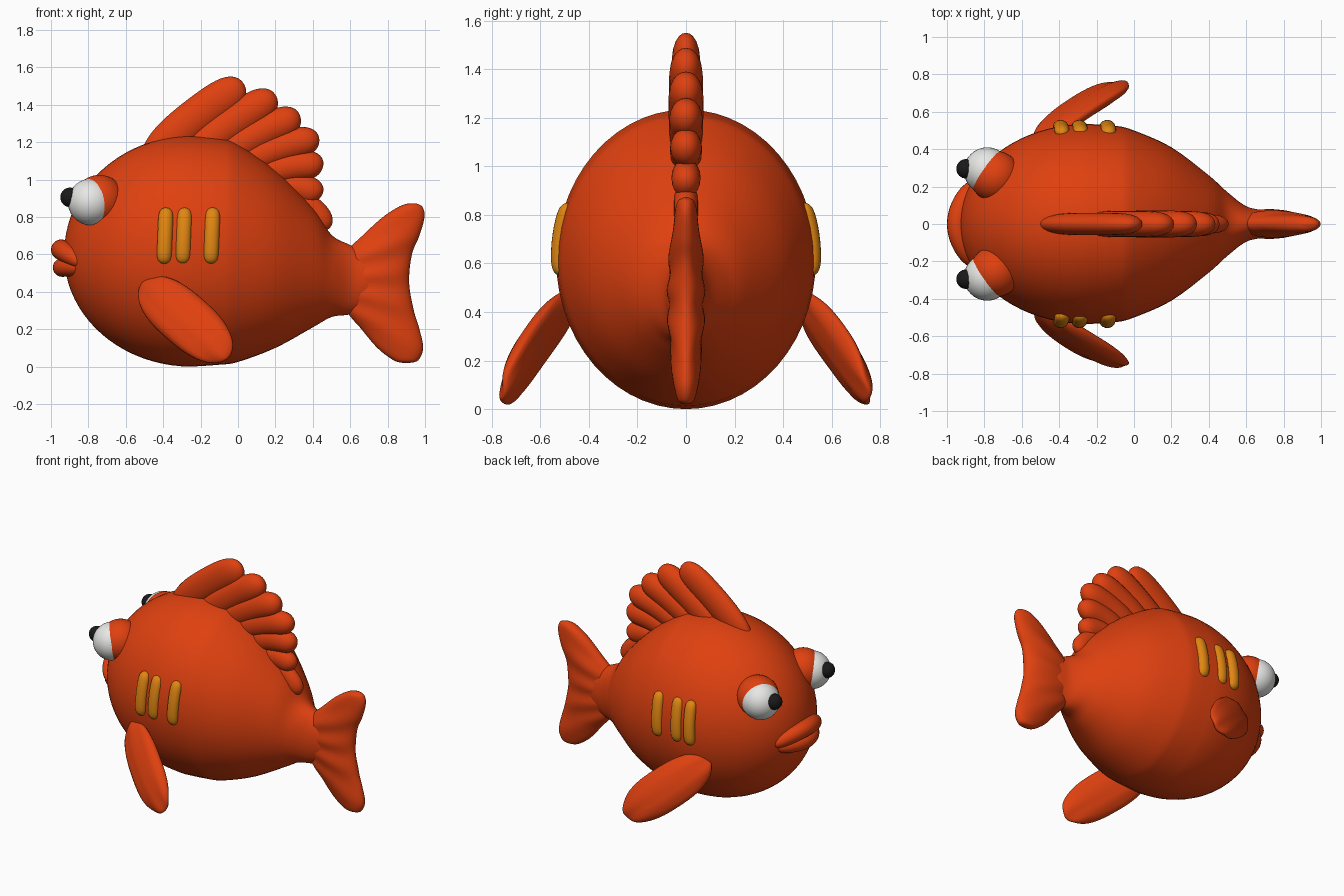
import bpy, bmesh, math
from mathutils import Vector as V

if "Cube" in bpy.data.objects:
    bpy.data.objects.remove(bpy.data.objects["Cube"])


def material(name, rgb):
    m = bpy.data.materials.new(name)
    m.use_nodes = True
    m.diffuse_color = (*rgb, 1)
    m.node_tree.nodes["Principled BSDF"].inputs["Base Color"].default_value = (*rgb, 1)
    return m


ORANGE = material("orange_skin", (0.74, 0.052, 0.005))
YELLOW = material("yellow_stripe", (0.75, 0.24, 0.006))
WHITE = material("eye_white", (0.8, 0.8, 0.78))
BLACK = material("pupil_black", (0.01, 0.01, 0.01))


def finish(name, bm, mat):
    bmesh.ops.recalc_face_normals(bm, faces=bm.faces)
    for f in bm.faces:
        f.smooth = True
    me = bpy.data.meshes.new(name)
    bm.to_mesh(me)
    bm.free()
    me.materials.append(mat)
    ob = bpy.data.objects.new(name, me)
    bpy.context.collection.objects.link(ob)
    return ob


def loft(name, mat, stations, segs=32):
    """Skin elliptical rings given as (centre, half axis, other half axis)."""
    bm = bmesh.new()
    rings = []
    for c, a, b in stations:
        rings.append([bm.verts.new(c + a * math.cos(k * math.tau / segs) + b * math.sin(k * math.tau / segs))
                      for k in range(segs)])
    for r, q in zip(rings, rings[1:]):
        for k in range(segs):
            n = (k + 1) % segs
            bm.faces.new((r[k], r[n], q[n], q[k]))
    bm.faces.new(rings[0])
    bm.faces.new(rings[-1])
    return finish(name, bm, mat)


def lobe(name, mat, p0, p1, p2, wide, thick, side, power=4, steps=28):
    """Round-ended flattened lobe that bends through three points."""
    p0, p1, p2, side = V(p0), V(p1), V(p2), V(side).normalized()
    c = 2 * p1 - (p0 + p2) / 2
    out = []
    for i in range(steps + 1):
        t = 0.5 - 0.4999 * math.cos(math.pi * i / steps)
        pos = p0 * (1 - t) ** 2 + c * 2 * t * (1 - t) + p2 * t * t
        tan = (c - p0) * (1 - t) + (p2 - c) * t
        f = math.sqrt(1 - abs(2 * t - 1) ** power)
        out.append((pos, side.cross(tan).normalized() * wide * f, side * thick * f))
    return loft(name, mat, out, 20)


def ball(name, mat, pos, r):
    bm = bmesh.new()
    bmesh.ops.create_uvsphere(bm, u_segments=32, v_segments=20, radius=r)
    bmesh.ops.translate(bm, verts=bm.verts, vec=pos)
    return finish(name, bm, mat)


def spline(rows, steps=6):
    """Catmull-Rom interpolation of rows of numbers."""
    pad = [rows[0]] + rows + [rows[-1]]
    out = []
    for a, b, c, d in zip(pad, pad[1:], pad[2:], pad[3:]):
        for i in range(steps):
            t = i / steps
            out.append([0.5 * (2 * q + (r - p) * t + (2 * p - 5 * q + 4 * r - s) * t * t
                               + (3 * q - p - 3 * r + s) * t ** 3)
                        for p, q, r, s in zip(a, b, c, d)])
    return out + [rows[-1]]


# Body: rounded front half, then a taper to the tail root (x, centre z, half height, half width)
rows = []
for i in range(20):
    u = math.radians(1 + i * 4.45)
    rows.append((-0.25 - 0.68 * math.cos(u), 0.6 + 0.017 * math.sin(u),
                 0.617 * math.sin(u), 0.535 * math.sin(u)))
rows += spline([(-0.25, 0.617, 0.617, 0.535), (-0.1, 0.615, 0.605, 0.525), (0, 0.607, 0.582, 0.5),
                (0.2, 0.575, 0.475, 0.41), (0.4, 0.53, 0.32, 0.26), (0.5, 0.485, 0.22, 0.17),
                (0.6, 0.465, 0.185, 0.095), (0.7, 0.46, 0.14, 0.07), (0.8, 0.46, 0.05, 0.03)])
loft("body", ORANGE, [(V((x, 0, z)), V((0, 0, h)), V((0, w, 0))) for x, z, h, w in rows], 56)

# Tail fin: stacked sections (z, leading x, trailing x, half thickness)
rows = spline([(0.02, 0.88, 0.92, 0.008), (0.035, 0.83, 0.965, 0.035), (0.1, 0.745, 0.99, 0.05),
               (0.2, 0.66, 0.97, 0.06), (0.3, 0.58, 0.94, 0.07), (0.45, 0.53, 0.915, 0.075),
               (0.6, 0.57, 0.93, 0.07), (0.7, 0.665, 0.97, 0.06), (0.8, 0.775, 0.997, 0.05),
               (0.855, 0.86, 0.985, 0.035), (0.873, 0.91, 0.95, 0.008)], 8)
tail = loft("tail_fin", ORANGE, [(V(((a + b) / 2, 0, z)), V(((b - a) / 2, 0, 0)), V((0, t, 0)))
                                 for z, a, b, t in rows], 36)
# Fine ridges fanning out from the tail root
for v in tail.data.vertices:
    v.co.y *= 1 + 0.07 * math.sin(22 * math.atan2(v.co.z - 0.46, v.co.x - 0.3))

# Dorsal fin: overlapping lobes (base, middle, tip, half width, half thickness)
LOBES = [((-0.5, 1.1), (-0.2, 1.355), (0.035, 1.505), 0.1, 0.06),
         ((-0.3, 1.1), (-0.02, 1.31), (0.205, 1.445), 0.095, 0.07),
         ((-0.15, 1.08), (0.12, 1.25), (0.335, 1.33), 0.09, 0.072),
         ((-0.03, 1.05), (0.22, 1.17), (0.435, 1.21), 0.085, 0.07),
         ((0.08, 1.0), (0.28, 1.07), (0.455, 1.07), 0.08, 0.066),
         ((0.18, 0.93), (0.32, 0.955), (0.445, 0.91), 0.075, 0.06),
         ((0.28, 0.88), (0.39, 0.84), (0.475, 0.73), 0.07, 0.05)]
for i, (a, b, c, w, t) in enumerate(LOBES):
    lobe(f"dorsal_lobe_{i + 1}", ORANGE, *[(x, 0, z) for x, z in (a, b, c)], w, t, (0, 1, 0))

# Lips
lobe("upper_lip", ORANGE, (-0.83, -0.22, 0.56), (-0.945, 0, 0.625), (-0.83, 0.22, 0.56),
     0.055, 0.055, (0, 0, 1), 8)
lobe("lower_lip", ORANGE, (-0.83, -0.2, 0.535), (-0.94, 0, 0.53), (-0.83, 0.2, 0.535),
     0.05, 0.05, (0, 0, 1), 8)

# Parts on both flanks
for s, tag in ((-1, "near"), (1, "far")):
    ball(f"eye_{tag}", WHITE, (-0.785, s * 0.285, 0.88), 0.125)
    ball(f"eyelid_{tag}", ORANGE, (-0.741, s * 0.254, 0.888), 0.137)
    ball(f"pupil_{tag}", BLACK, (-0.898, s * 0.295, 0.905), 0.052)
    fin = lobe(f"side_fin_{tag}", ORANGE, (-0.51, s * 0.46, 0.45), (-0.285, s * 0.625, 0.255),
               (-0.05, s * 0.755, 0.05), 0.142, 0.05, (0.33, -0.88 * s, -0.31), 2.6)
    # Lengthwise ridges on the side fin
    for v in fin.data.vertices:
        v.co.y += 0.005 * math.sin(60 * (v.co.x * 0.7 + v.co.z * 0.72))
    for i, x in enumerate((-0.39, -0.29, -0.14)):
        lobe(f"stripe_{tag}_{i + 1}", YELLOW, (x - 0.006, s * 0.52, 0.55), (x, s * 0.52, 0.7),
             (x + 0.006, s * 0.485, 0.85), 0.04, 0.032, (0, 1, 0.1 * s), 8)
